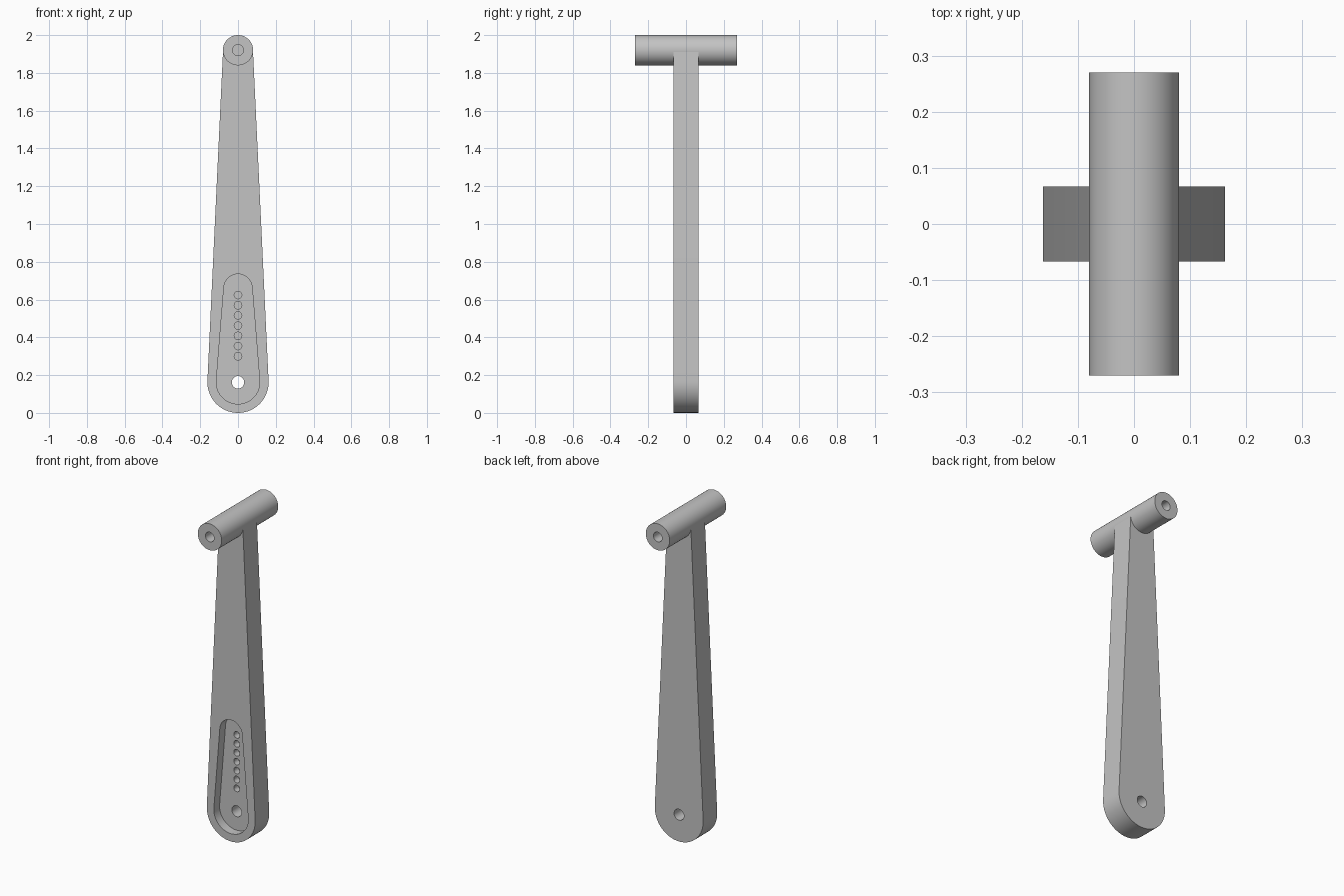
import bpy, bmesh, math

cube = bpy.data.objects.get("Cube")
if cube:
    bpy.data.objects.remove(cube, do_unlink=True)

grey = bpy.data.materials.new("plain_grey")
grey.use_nodes = True
colour = (0.55, 0.55, 0.55, 1)
grey.diffuse_color = colour
grey.node_tree.nodes["Principled BSDF"].inputs["Base Color"].default_value = colour

HALF = 0.067       # half the arm thickness
PIVOT_Z = 0.162    # lower hole centre
SHAFT_Z = 1.92     # shaft centre
SHAFT_R = 0.08
SHAFT_END = 0.27


def taper(z0, r0, z1, r1, steps=32):
    """Outline of two circles joined by their tangent lines."""
    tilt = math.asin((r0 - r1) / (z1 - z0))
    points = []
    for z, r, start, sweep in ((z1, r1, tilt, math.pi - 2 * tilt),
                               (z0, r0, math.pi - tilt, math.pi + 2 * tilt)):
        for i in range(steps + 1):
            a = start + sweep * i / steps
            points.append((r * math.cos(a), z + r * math.sin(a)))
    return points


def disc(z, r, steps=48):
    turn = 2 * math.pi / steps
    return [(r * math.cos(i * turn), z + r * math.sin(i * turn)) for i in range(steps)]


def prism(name, outline, y0, y1):
    """Extrude an x-z outline along y."""
    bm = bmesh.new()
    face = bm.faces.new([bm.verts.new((x, y0, z)) for x, z in outline])
    new = bmesh.ops.extrude_face_region(bm, geom=[face])["geom"]
    bmesh.ops.translate(bm, vec=(0, y1 - y0, 0),
                        verts=[v for v in new if isinstance(v, bmesh.types.BMVert)])
    bmesh.ops.recalc_face_normals(bm, faces=bm.faces)
    mesh = bpy.data.meshes.new(name)
    bm.to_mesh(mesh)
    bm.free()
    mesh.materials.append(grey)
    obj = bpy.data.objects.new(name, mesh)
    bpy.context.collection.objects.link(obj)
    return obj


def activate(obj):
    bpy.ops.object.select_all(action='DESELECT')
    obj.select_set(True)
    bpy.context.view_layer.objects.active = obj


def cut(obj, outline, y0, y1):
    cutter = prism("cutter", outline, y0, y1)
    cutter.hide_render = True
    activate(obj)
    mod = obj.modifiers.new("cut", 'BOOLEAN')
    mod.operation = 'DIFFERENCE'
    mod.solver = 'EXACT'
    mod.object = cutter
    bpy.ops.object.modifier_apply(modifier=mod.name)
    bpy.data.objects.remove(cutter, do_unlink=True)


# Tapered arm with a recessed front pocket
arm = prism("arm", taper(PIVOT_Z, PIVOT_Z, SHAFT_Z, SHAFT_R - 0.001), -HALF, HALF)
cut(arm, taper(PIVOT_Z, 0.115, 0.66, 0.075), -HALF - 0.1, -HALF + 0.055)

# Pivot hole through the arm, and a row of blind holes in the pocket
cut(arm, disc(PIVOT_Z, 0.033), -0.2, 0.2)
for i in range(7):
    cut(arm, disc(0.3 + i * 0.054, 0.02, 32), -0.2, 0.03)

# Cross shaft with a blind hole in each end
shaft = prism("cross_shaft", disc(SHAFT_Z, SHAFT_R, 64), -SHAFT_END, SHAFT_END)
for side in (-1, 1):
    ends = sorted((side * 0.12, side * (SHAFT_END + 0.1)))
    cut(shaft, disc(SHAFT_Z, 0.029), *ends)

for part in (arm, shaft):
    activate(part)
    bpy.ops.object.shade_smooth_by_angle(angle=math.radians(30))
